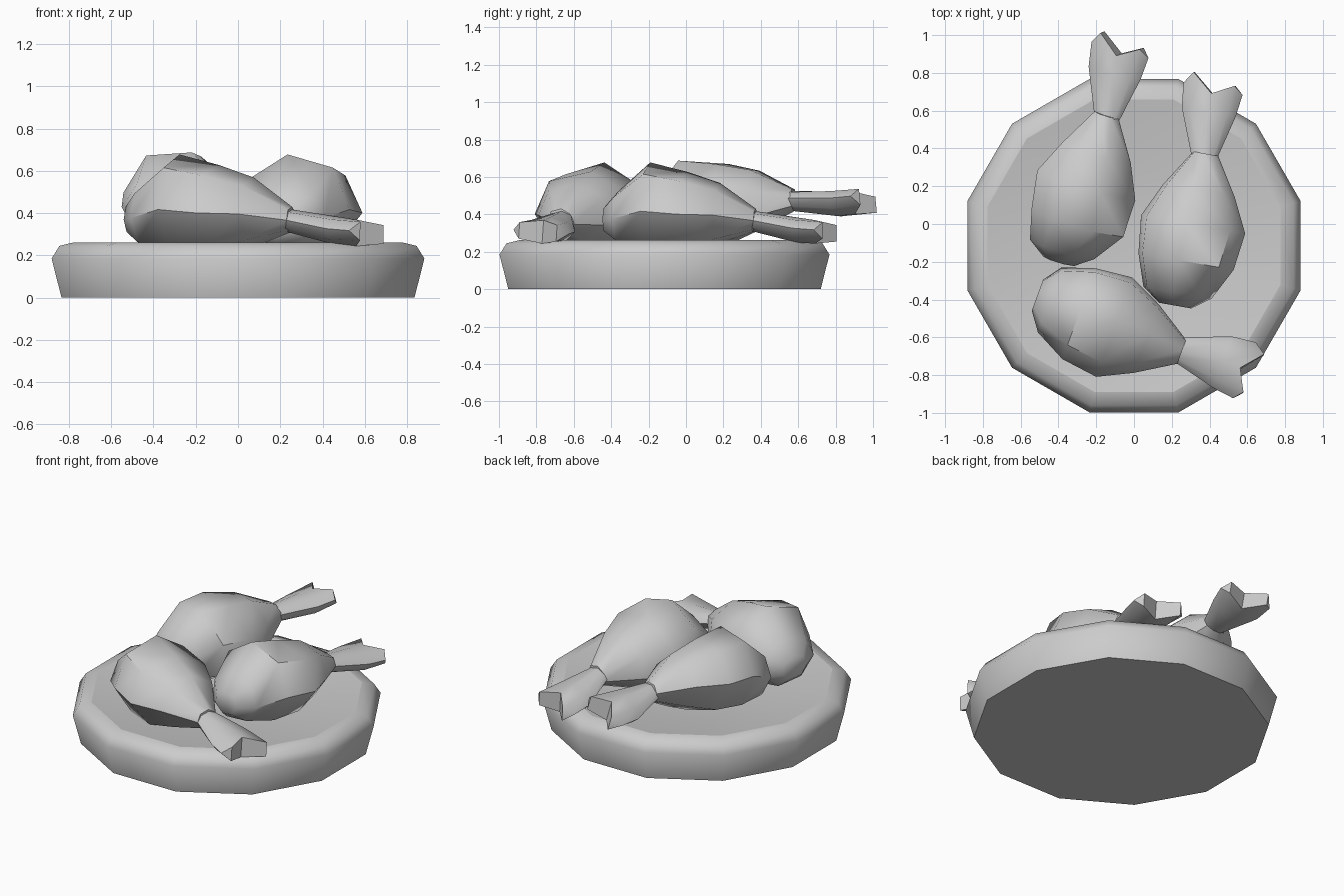
import bpy, bmesh
from math import sin, cos, pi, radians
from mathutils import Euler

if "Cube" in bpy.data.objects:
    bpy.data.objects.remove(bpy.data.objects["Cube"])


def finish(bm, name, angle):
    bmesh.ops.recalc_face_normals(bm, faces=bm.faces)
    mesh = bpy.data.meshes.new(name)
    bm.to_mesh(mesh)
    bm.free()
    obj = bpy.data.objects.new(name, mesh)
    bpy.context.collection.objects.link(obj)
    bpy.ops.object.select_all(action='DESELECT')
    obj.select_set(True)
    bpy.context.view_layer.objects.active = obj
    bpy.ops.object.shade_smooth_by_angle(angle=radians(angle))
    return obj


def skin(bm, rings, cap_start=True, cap_end=True):
    """Bridge closed rings of points, cap the ends, return the last ring."""
    loops = [[bm.verts.new(p) for p in ring] for ring in rings]
    n = len(loops[0])
    for a, b in zip(loops, loops[1:]):
        for i in range(n):
            j = (i + 1) % n
            bm.faces.new((a[i], a[j], b[j], b[i]))
    if cap_start:
        bm.faces.new(loops[0])
    if cap_end:
        bm.faces.new(loops[-1])
    return loops[-1]


def ellipse_ring(n, y, x, half_width, top, bottom, start=pi / 2):
    zc, rz = (top + bottom) / 2, (top - bottom) / 2
    return [(x + half_width * cos(start + 2 * pi * i / n), y,
             zc + rz * sin(start + 2 * pi * i / n)) for i in range(n)]


def dish_ring(r, z):
    """Twelve-sided ring; r is the distance to its flats."""
    r /= cos(pi / 12)
    return [(r * cos(pi / 12 + i * pi / 6),
             r * sin(pi / 12 + i * pi / 6) - 0.115, z) for i in range(12)]


# Dish: rounded rim, then a shallow hollow left unwelded to keep its edge crisp
bm = bmesh.new()
skin(bm, [dish_ring(*p) for p in
          ((0.835, 0), (0.882, 0.185), (0.845, 0.245), (0.775, 0.262))], cap_end=False)
skin(bm, [dish_ring(*p) for p in
          ((0.775, 0.262), (0.40, 0.205), (0.10, 0.195))], cap_start=False)
finish(bm, "dish", 60)

# Drumstick along local y: (y, centre x, half width, top, bottom)
meat_rings = [(-0.42, -0.02, 0.09, 0.02, -0.13),
              (-0.35, -0.02, 0.19, 0.10, -0.19),
              (-0.18, 0.00, 0.265, 0.25, -0.24),
              (0.02, 0.00, 0.29, 0.20, -0.24),
              (0.40, 0.00, 0.070, 0.00, -0.12)]
meat_rings.insert(4, (0.20, 0.00, 0.20, 0.14, -0.19))
# Bone flares to a knuckle; the end ring is pulled into two lobes
bone_rings = [(0.38, 0.00, 0.068, -0.01, -0.12),
              (0.62, -0.02, 0.145, -0.045, -0.18),
              (0.72, -0.02, 0.16, -0.06, -0.185)]
lobe_pull = [0.02, 0.06, 0.0, 0.095, 0.03, 0.095, 0.0, 0.06]
knuckle_faces = [(0, 1, 7), (1, 2, 6, 7), (2, 3, 5, 6), (3, 4, 5)]


def drumstick(name, location, heading, pitch, meat_roll, bone_roll):
    bm = bmesh.new()
    skin(bm, [ellipse_ring(7, *r) for r in meat_rings])
    meat = finish(bm, name + "_meat", 50)
    bm = bmesh.new()
    end = skin(bm, [ellipse_ring(8, *r, start=0) for r in bone_rings], cap_end=False)
    for v, pull in zip(end, lobe_pull):
        v.co.y += pull
    for f in knuckle_faces:
        bm.faces.new([end[i] for i in f])
    bone = finish(bm, name + "_bone", 60)
    for part, roll in ((meat, meat_roll), (bone, bone_roll)):
        part.location = location
        part.rotation_euler = Euler((radians(pitch), radians(roll), radians(heading)))


drumstick("right_drumstick", (0.30, -0.02, 0.43), -10, 0, -8, -4)
drumstick("back_drumstick", (-0.24, 0.185, 0.48), -14, 8.5, 20, -12)
drumstick("front_drumstick", (-0.12, -0.53, 0.43), -110, 0, -8, -4)
